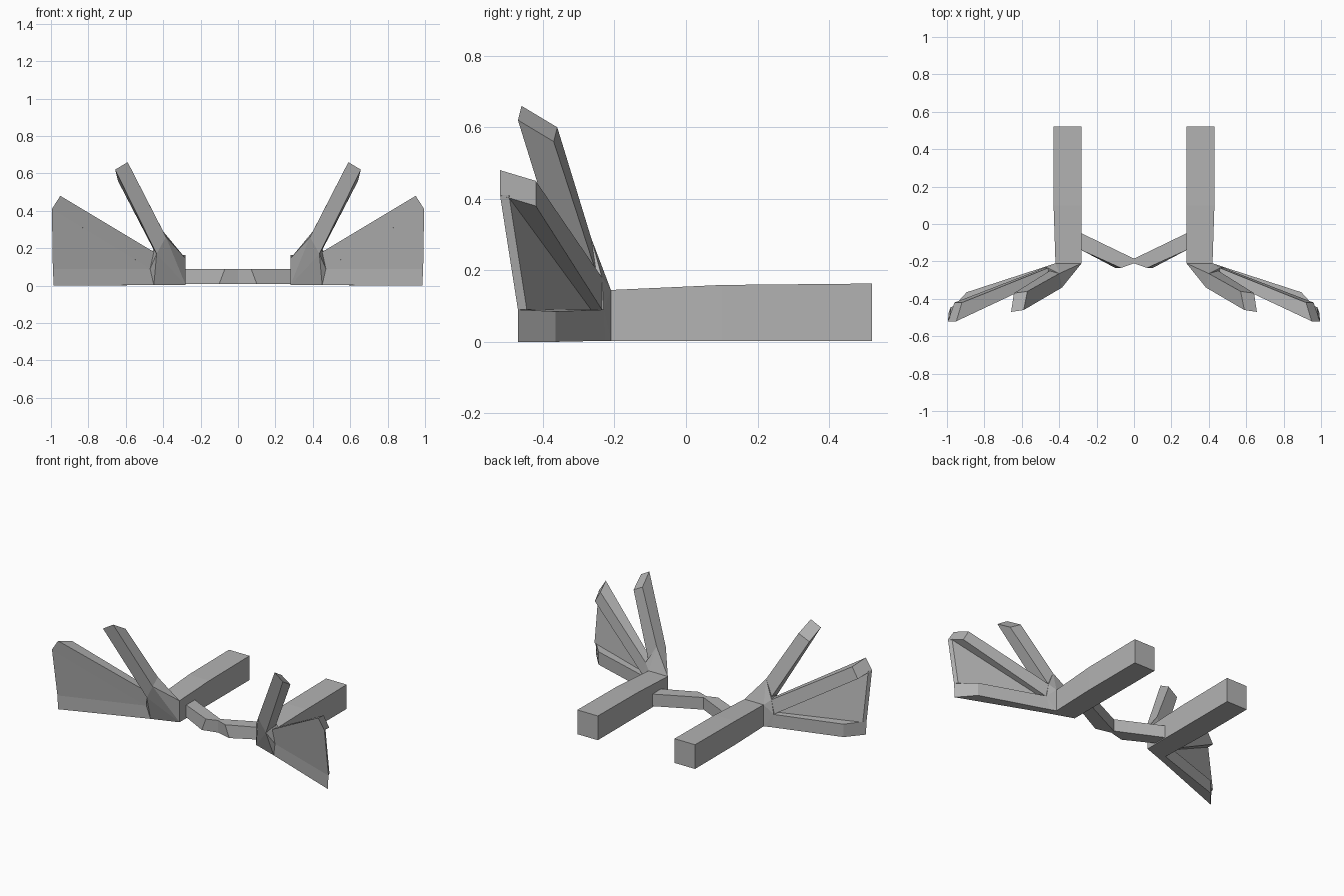
import bpy
import bmesh

cube = bpy.data.objects.get("Cube")
if cube:
    bpy.data.objects.remove(cube, do_unlink=True)

grey = bpy.data.materials.new("plain grey")
grey.use_nodes = True
colour = (0.45, 0.45, 0.45, 1)
grey.diffuse_color = colour
grey.node_tree.nodes["Principled BSDF"].inputs["Base Color"].default_value = colour


def finish(name, bm):
    bmesh.ops.recalc_face_normals(bm, faces=bm.faces)
    mesh = bpy.data.meshes.new(name)
    bm.to_mesh(mesh)
    bm.free()
    mesh.materials.append(grey)
    obj = bpy.data.objects.new(name, mesh)
    bpy.context.collection.objects.link(obj)


def loft(name, rings, side=1):
    """Join four-cornered rings into a closed bar."""
    bm = bmesh.new()
    loops = [[bm.verts.new((x * side, y, z)) for x, y, z in r] for r in rings]
    for a, b in zip(loops, loops[1:]):
        for i in range(4):
            j = (i + 1) % 4
            bm.faces.new((a[i], a[j], b[j], b[i]))
    bm.faces.new(loops[0])
    bm.faces.new(loops[-1])
    finish(name, bm)


def hull(name, points, side=1):
    """Wrap a faceted solid round the points."""
    bm = bmesh.new()
    for x, y, z in points:
        bm.verts.new((x * side, y, z))
    result = bmesh.ops.convex_hull(bm, input=bm.verts)
    loose = [v for v in bm.verts if not v.link_faces]
    bmesh.ops.delete(bm, geom=loose, context='VERTS')
    bmesh.ops.dissolve_limit(bm, angle_limit=0.02, verts=bm.verts, edges=bm.edges)
    finish(name, bm)


def arm_ring(y, outer, top):
    return [(0.28, y, 0.003), (outer, y, 0.003), (outer, y, top), (0.28, y, top)]


def behind(p, depth=0.025):
    return (p[0] - depth * 0.4, p[1] + depth, p[2])


# Rings run front-upper, front-lower, back-lower, back-upper
finger_base = [(0.385, -0.34, 0.26), (0.435, -0.33, 0.17),
               (0.45, -0.25, 0.19), (0.40, -0.265, 0.29)]
finger_tip = [(0.59, -0.46, 0.66), (0.657, -0.47, 0.62),
              (0.642, -0.37, 0.56), (0.57, -0.36, 0.60)]
upper_base = [(0.45, -0.285, 0.18), (0.47, -0.285, 0.09),
              (0.48, -0.235, 0.09), (0.46, -0.235, 0.18)]
upper_tip = [(0.95, -0.52, 0.48), (0.995, -0.52, 0.41),
             (0.96, -0.42, 0.38), (0.92, -0.42, 0.45)]
lower_base = [(0.47, -0.285, 0.09), (0.45, -0.27, 0.003),
              (0.46, -0.225, 0.003), (0.48, -0.23, 0.09)]
lower_tip = [(0.99, -0.47, 0.09), (0.985, -0.47, 0),
             (0.895, -0.365, 0), (0.895, -0.365, 0.085)]

arm = [arm_ring(-0.21, 0.42, 0.145), arm_ring(0.1, 0.43, 0.159),
       arm_ring(0.52, 0.43, 0.163)]

for side, label in ((1, "left"), (-1, "right")):
    loft(label + "_arm", arm, side)
    # Faceted junction where the arm spreads into the fan
    hull(label + "_wrist", arm[0] + finger_base + upper_base + lower_base, side)
    loft(label + "_upright_finger", [finger_base, finger_tip], side)
    loft(label + "_upper_rib", [upper_base, upper_tip], side)
    loft(label + "_lower_rib", [lower_base, lower_tip], side)
    # Thin web between the two ribs, flush with their front
    web = []
    for upper, lower in ((upper_base, lower_base), (upper_tip, lower_tip)):
        web.append([upper[1], lower[0], behind(lower[0]), behind(upper[1])])
    web[0] = [(x, y, z + dz) for (x, y, z), dz in zip(web[0], (.004, -.004, -.004, .004))]
    loft(label + "_web", web, side)

# Chevron bridge joining the arms
bridge = []
for x, front, back in ((-0.28, -0.14, -0.05), (-0.08, -0.235, -0.147),
                       (0, -0.21, -0.185), (0.08, -0.235, -0.147),
                       (0.28, -0.14, -0.05)):
    flare = 0.25 * x if abs(x) < 0.1 else 0
    bridge.append([(x + flare, front, 0.01), (x, back, 0.01),
                   (x, back, 0.09), (x - flare / 2, front, 0.09)])
loft("bridge", bridge)
